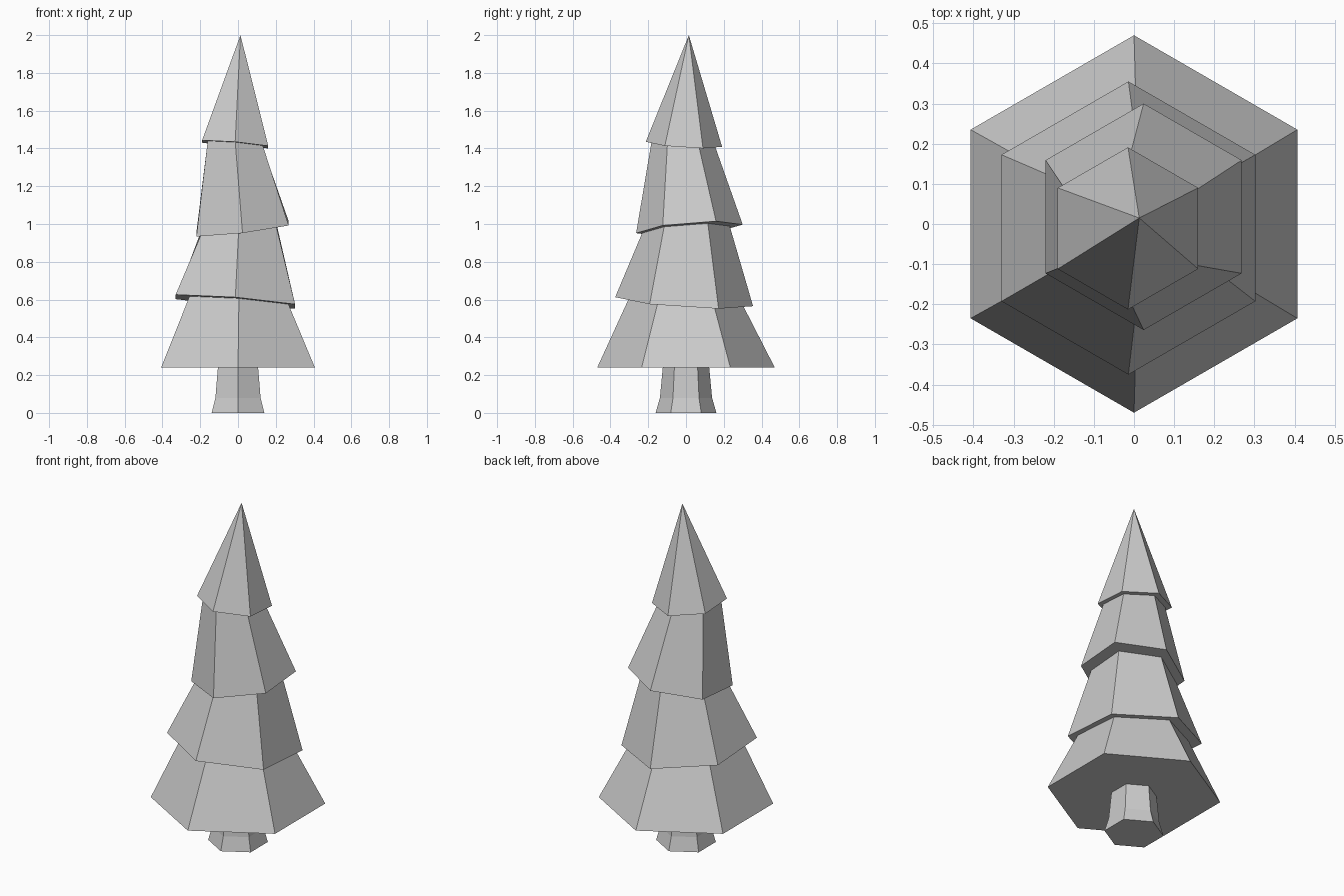
import bpy, bmesh
from math import sin, cos, pi

if "Cube" in bpy.data.objects:
    bpy.data.objects.remove(bpy.data.objects["Cube"])

def ring(cx, cy, z, r, sx=0.0, sy=0.0):
    """Hexagon with corners on +-y, lying on a plane tilted by sx, sy."""
    pts = []
    for i in range(6):
        a = pi / 2 + i * pi / 3
        x, y = cx + r * cos(a), cy + r * sin(a)
        pts.append((x, y, z + sx * x + sy * y))
    return pts

def loft(name, rings, apex=None):
    """Closed flat-shaded body through the rings, optionally ending in a point."""
    bm = bmesh.new()
    loops = [[bm.verts.new(p) for p in r] for r in rings]
    for lo, hi in zip(loops, loops[1:]):
        for i in range(6):
            j = (i + 1) % 6
            bm.faces.new((lo[i], lo[j], hi[j], hi[i]))
    bm.faces.new(loops[0][::-1])
    if apex:
        tip = bm.verts.new(apex)
        for i in range(6):
            bm.faces.new((loops[-1][i], loops[-1][(i + 1) % 6], tip))
    else:
        bm.faces.new(loops[-1])
    bmesh.ops.recalc_face_normals(bm, faces=bm.faces[:])
    mesh = bpy.data.meshes.new(name)
    bm.to_mesh(mesh)
    bm.free()
    obj = bpy.data.objects.new(name, mesh)
    bpy.context.collection.objects.link(obj)

# Trunk with flared foot
loft("trunk", [ring(0, 0, 0, 0.161), ring(0, 0, 0.08, 0.138), ring(0, 0, 0.25, 0.122)])

# Foliage skirts: bottom centre, height, radius and tilt
skirts = [
    (0, 0, 0.24, 0.47, 0, 0),
    (-0.014, -0.01, 0.587, 0.365, -0.08, -0.065),
    (0.024, 0.018, 0.97, 0.282, 0.12, 0.08),
    (-0.015, -0.011, 1.42, 0.202, -0.085, -0.065),
]
# Narrow upper ends of the lower skirts: centre and radius
tops = [(0.005, 0, 0.3), (0.003, 0, 0.23), (-0.015, -0.015, 0.167)]

# Each upper end tucks just inside the tilted base of the next skirt
for k, (cx, cy, r) in enumerate(tops):
    nz, _, sx, sy = skirts[k + 1][2:]
    loft(f"foliage_tier_{k + 1}", [ring(*skirts[k]), ring(cx, cy, nz + 0.005, r, sx, sy)])

# Pointed crown
loft("foliage_crown", [ring(*skirts[3])], apex=(0.013, 0.015, 2.0))
